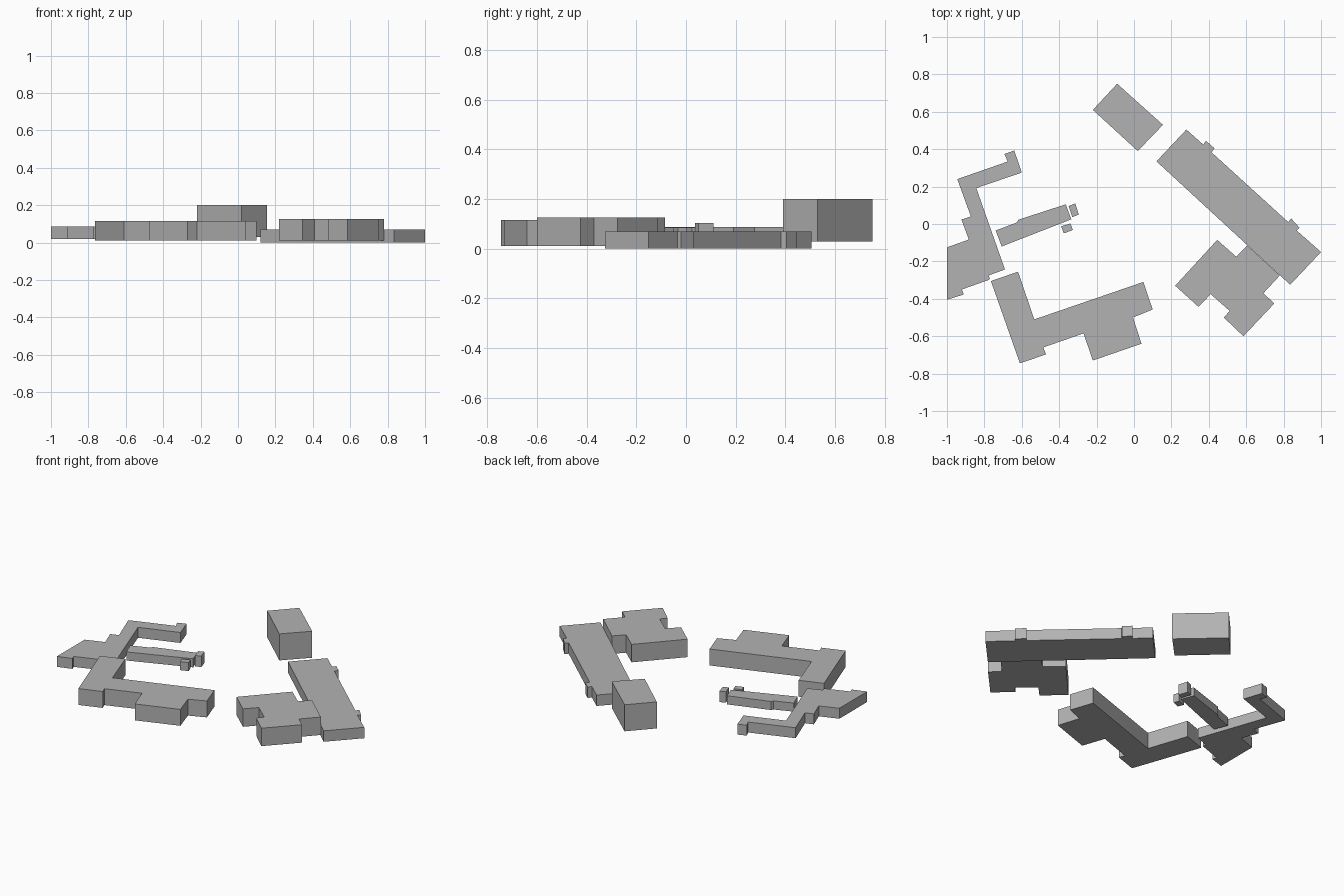
import bpy
import bmesh

# Remove the default object only
default_cube = bpy.data.objects.get("Cube")
if default_cube:
    bpy.data.objects.remove(default_cube, do_unlink=True)


def make_material(name, colour):
    material = bpy.data.materials.new(name)
    material.use_nodes = True
    material.diffuse_color = colour
    shader = next(n for n in material.node_tree.nodes if n.type == "BSDF_PRINCIPLED")
    shader.inputs["Base Color"].default_value = colour
    return material


concrete = make_material("plain grey", (0.45, 0.45, 0.45, 1))


def make_building(name, bottom, top, outline):
    """Raise a closed ground plan into a solid flat-roofed block."""
    bm = bmesh.new()
    floor = bm.faces.new([bm.verts.new((x, y, bottom)) for x, y in outline])
    raised = bmesh.ops.extrude_face_region(bm, geom=[floor], use_keep_orig=True)
    roof_verts = [item for item in raised["geom"] if isinstance(item, bmesh.types.BMVert)]
    bmesh.ops.translate(bm, verts=roof_verts, vec=(0, 0, top - bottom))
    bmesh.ops.recalc_face_normals(bm, faces=bm.faces[:])
    mesh = bpy.data.meshes.new(name)
    bm.to_mesh(mesh)
    bm.free()
    mesh.materials.append(concrete)
    building = bpy.data.objects.new(name, mesh)
    bpy.context.collection.objects.link(building)
    return building


# Tall block at the back
make_building("tall_block", 0.03, 0.2, [
    (-0.09, 0.75), (0.155, 0.53), (0.02, 0.39), (-0.22, 0.61)])

# Long low hall with two small bays on its outer wall
make_building("long_hall", 0, 0.07, [
    (0.28, 0.505), (0.37, 0.425), (0.385, 0.445), (0.43, 0.405),
    (0.415, 0.383), (0.825, 0.01), (0.84, 0.03), (0.885, -0.02),
    (0.87, -0.035), (1, -0.15), (0.835, -0.325), (0.12, 0.335)])

# Stepped annex against the hall
make_building("hall_annex", 0.01, 0.125, [
    (0.445, -0.085), (0.547, -0.175), (0.605, -0.115), (0.78, -0.275),
    (0.692, -0.37), (0.75, -0.425), (0.585, -0.6), (0.48, -0.5),
    (0.512, -0.465), (0.41, -0.375), (0.345, -0.443), (0.22, -0.33)])

# Angled front building with a projecting wing
make_building("front_building", 0.01, 0.115, [
    (-0.62, -0.255), (-0.533, -0.51), (0.05, -0.31), (0.1, -0.457),
    (-0.005, -0.5), (0.04, -0.64), (-0.22, -0.73), (-0.27, -0.585),
    (-0.485, -0.66), (-0.47, -0.697), (-0.61, -0.745), (-0.765, -0.305)])

# Branching building on the right flank
make_building("branching_building", 0.02, 0.087, [
    (-0.64, 0.393), (-0.6, 0.275), (-0.843, 0.192), (-0.69, -0.243),
    (-0.776, -0.275), (-0.771, -0.297), (-0.92, -0.35), (-0.91, -0.377),
    (-1, -0.405), (-1, -0.125), (-0.883, -0.083), (-0.923, 0.024),
    (-0.872, 0.04), (-0.945, 0.24), (-0.675, 0.334), (-0.693, 0.374)])

# Narrow wing in the courtyard, with two small sheds at its end
make_building("courtyard_wing", 0.03, 0.085, [
    (-0.365, 0.105), (-0.335, 0.025), (-0.707, -0.12), (-0.74, -0.035),
    (-0.627, 0.008), (-0.618, 0.023)])
make_building("tall_shed", 0.033, 0.103, [
    (-0.314, 0.11), (-0.295, 0.05), (-0.33, 0.037), (-0.35, 0.096)])
make_building("short_shed", 0.03, 0.085, [
    (-0.34, 0.003), (-0.327, -0.032), (-0.375, -0.05), (-0.39, -0.013)])
